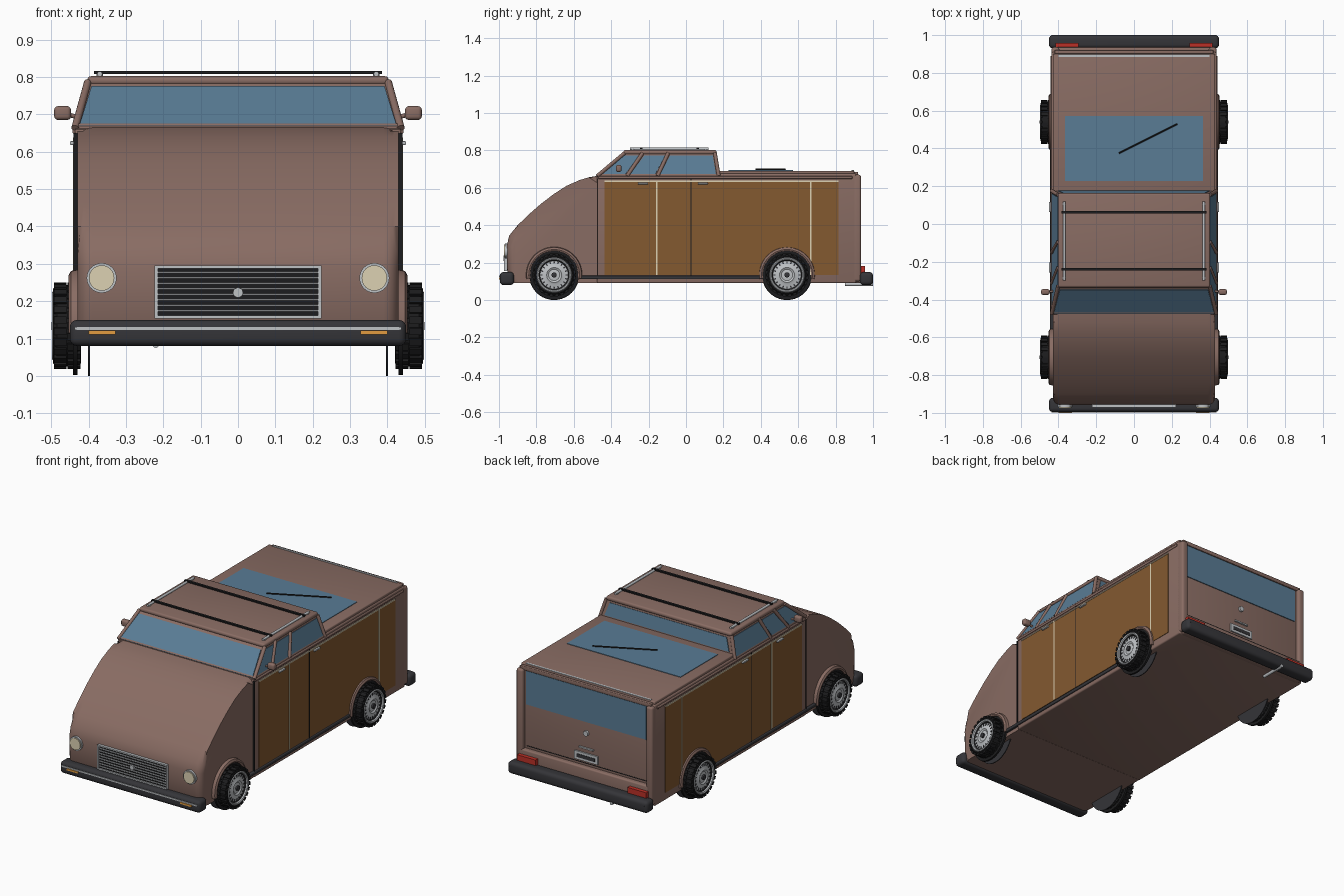
import bpy, bmesh, math
from mathutils import Vector

if "Cube" in bpy.data.objects:
    bpy.data.objects.remove(bpy.data.objects["Cube"])

def mat(name, r, g, b):
    m = bpy.data.materials.new(name)
    m.diffuse_color = (r, g, b, 1)
    m.use_nodes = True
    m.node_tree.nodes["Principled BSDF"].inputs["Base Color"].default_value = m.diffuse_color
    return m

BODY = mat("body_paint", .25, .15, .125)
WOOD = mat("wood", .23, .10, .03)
GLASS = mat("glass", .10, .20, .30)
BLACK = mat("rubber", .012, .012, .013)
DARK = mat("dark_trim", .035, .035, .04)
CHROME = mat("chrome", .52, .54, .56)
CREAM = mat("cream", .72, .64, .45)
AMBER = mat("amber", .75, .33, .05)
RED = mat("red", .5, .03, .02)

def finish(name, bm, m, smooth=True):
    bmesh.ops.recalc_face_normals(bm, faces=bm.faces)
    me = bpy.data.meshes.new(name)
    bm.to_mesh(me)
    bm.free()
    ob = bpy.data.objects.new(name, me)
    bpy.context.collection.objects.link(ob)
    me.materials.append(m)
    if smooth:
        bpy.context.view_layer.objects.active = ob
        bpy.ops.object.select_all(action='DESELECT')
        ob.select_set(True)
        bpy.ops.object.shade_smooth_by_angle(angle=math.radians(35))
    return ob

def box(name, lo, hi, m, bevel=0, seg=3):
    bm = bmesh.new()
    bmesh.ops.create_cube(bm, size=1)
    for v in bm.verts:
        v.co = [(a + b) / 2 + c * (b - a) for a, b, c in zip(lo, hi, v.co)]
    if bevel:
        bmesh.ops.bevel(bm, geom=bm.edges[:], offset=bevel, segments=seg, profile=.5, affect='EDGES')
    return finish(name, bm, m, bevel > 0)

def side_box(name, x, y, z, m, bevel=0):
    for s in (-1, 1):
        xs = sorted((s * x[0], s * x[1]))
        box(name, (xs[0], y[0], z[0]), (xs[1], y[1], z[1]), m, bevel)

def slab(name, pts, offset, m):
    """Polygon of 3D points given thickness along offset."""
    bm = bmesh.new()
    f = bm.faces.new([bm.verts.new(p) for p in pts])
    r = bmesh.ops.extrude_face_region(bm, geom=[f])
    bmesh.ops.translate(bm, vec=offset, verts=[v for v in r['geom'] if isinstance(v, bmesh.types.BMVert)])
    if f.is_valid and len(bm.faces) < len(pts) + 2:
        bm.faces.new([v for v in f.verts])
    return finish(name, bm, m, False)

def bar(name, p, q, r, m, n=12):
    p, q = Vector(p), Vector(q)
    bm = bmesh.new()
    bmesh.ops.create_cone(bm, cap_ends=True, segments=n, radius1=r, radius2=r, depth=(q - p).length)
    rot = (q - p).to_track_quat('Z', 'Y')
    for v in bm.verts:
        v.co = rot @ v.co + (p + q) / 2
    return finish(name, bm, m)

def lathe(name, prof, cy, cz, s, m, n=40, a0=0, a1=360, closed=False):
    """Revolve (x, radius) profile about the axle; s mirrors it in x."""
    bm = bmesh.new()
    full = a1 - a0 == 360
    k = n if full else n + 1
    rings = []
    for i in range(k):
        a = math.radians(a0 + (a1 - a0) * i / n)
        rings.append([bm.verts.new((s * x, cy + r * math.cos(a), cz + r * math.sin(a))) for x, r in prof])
    for i in range(k if full else k - 1):
        A, B = rings[i], rings[(i + 1) % k]
        for j in range(len(prof) if closed else len(prof) - 1):
            l = (j + 1) % len(prof)
            bm.faces.new((A[j], A[l], B[l], B[j]))
    if closed and not full:
        bm.faces.new(rings[0])
        bm.faces.new(rings[-1])
    bmesh.ops.remove_doubles(bm, verts=bm.verts, dist=1e-5)
    return finish(name, bm, m)

# main body and rear deck
box("main_body", (-.437, -.475, .09), (.437, .91, .676), BODY, .008)
box("rear_deck", (-.43, .17, .67), (.43, .9, .691), BODY, .006)
box("deck_rear_strip", (-.40, .885, .688), (.40, .897, .694), CHROME)

# rounded nose
prof = [(-.47, .09), (-.935, .09), (-.955, .12), (-.958, .29), (-.945, .345), (-.90, .40), (-.84, .458),
        (-.775, .515), (-.705, .568), (-.64, .61), (-.57, .641), (-.52, .656), (-.47, .665)]
bm = bmesh.new()
L = [bm.verts.new((-.43, y, z)) for y, z in prof]
R = [bm.verts.new((.43, y, z)) for y, z in prof]
n = len(prof)
for i in range(n):
    bm.faces.new((L[i], L[(i + 1) % n], R[(i + 1) % n], R[i]))
bm.faces.new(L)
bm.faces.new(R)
rim = [e for side in (L, R) for i in range(1, n - 1) for e in side[i].link_edges
       if e.other_vert(side[i]) == side[i + 1]]
bmesh.ops.bevel(bm, geom=rim, offset=.04, segments=5, profile=.5, affect='EDGES')
finish("nose", bm, BODY)

# cabin: tapered solid with a roof slab
bm = bmesh.new()
bmesh.ops.create_cube(bm, size=2)
for v in bm.verts:
    top, back = v.co.z > 0, v.co.y > 0
    v.co = (v.co.x * (.397 if top else .435),
            (.157 if back else -.325) if top else (.18 if back else -.478), .79 if top else .66)
finish("cabin", bm, BODY, False)
box("roof", (-.403, -.335, .778), (.403, .163, .802), BODY, .01)

# windscreen and rear cabin window
def wind(x, t):
    return (x, -.478 + .153 * t, .66 + .13 * t)
slab("windscreen", [wind(-.425, .04), wind(.425, .04), wind(.392, .86), wind(-.392, .86)], (0, -.004, .004), GLASS)
slab("cabin_rear_window", [(x, .18 - .023 * t, .66 + .13 * t) for x, t in
     ((-.40, .28), (.40, .28), (.375, .85), (-.375, .85))], (0, .004, .001), GLASS)

# side windows, pillars, mirrors
wins = [[(-.445, .672), (-.325, .672), (-.25, .772), (-.33, .772)],
        [(-.30, .672), (-.165, .672), (-.11, .772), (-.222, .772)],
        [(-.14, .672), (.16, .672), (.143, .772), (-.085, .772)]]
def side_x(z):
    return .435 - .038 * (z - .66) / .13
for s in (-1, 1):
    for w in wins:
        slab("side_window", [(s * side_x(z), y, z) for y, z in w], (s * .004, 0, .001), GLASS)
    for name, y0, y1 in (("front_pillar", -.475, -.328), ("vent_pillar", -.315, -.232),
                         ("door_pillar", -.152, -.095), ("rear_pillar", .175, .155)):
        bar(name, (s * .436, y0, .663), (s * .402, y1, .786), .01, BODY)
    bar("mirror_arm", (s * .42, -.355, .69), (s * .465, -.36, .702), .006, BODY)
side_box("mirror", (.447, .492), (-.375, -.345), (.685, .722), BODY, .01)

# roof rack
for s in (-1, 1):
    bar("rack_rail", (s * .37, -.30, .808), (s * .37, .12, .808), .007, CHROME)
    for y in (-.285, .105):
        bar("rack_foot", (s * .37, y, .79), (s * .37, y, .808), .009, CHROME)
for y in (-.24, .062):
    box("rack_crossbar", (-.385, y - .007, .808), (.385, y + .007, .816), BLACK)

# deck window with wiper
box("deck_window", (-.365, .228, .688), (.365, .572, .694), GLASS)
bar("wiper", (-.08, .375, .699), (.23, .53, .699), .004, BLACK, 8)

# side panels, mouldings, seams and handles
side_box("wood_panel", (.43, .4395), (-.435, .815), (.135, .635), WOOD)
side_box("panel_top_trim", (.43, .442), (-.435, .815), (.632, .638), CREAM)
for y in (-.157, .666):
    side_box("panel_strip", (.43, .442), (y - .004, y + .004), (.135, .635), CREAM)
for y in (-.475, .027):
    side_box("door_seam", (.43, .4405), (y - .002, y + .002), (.125, .65), BLACK)
side_box("belt_moulding", (.425, .443), (-.47, .89), (.648, .662), BODY, .004)
side_box("sill", (.42, .445), (-.57, .415), (.112, .13), DARK, .004)
for y in (-.23, .09):
    side_box("door_handle", (.43, .45), (y - .027, y + .027), (.618, .628), CHROME, .003)

# tailgate and rear frame
side_box("rear_post", (.395, .437), (.885, .936), (.10, .67), BODY, .012)
box("rear_lip", (-.42, .89, .09), (.42, .936, .21), BODY, .008)
box("tailgate_header", (-.42, .9, .662), (.42, .92, .685), BODY, .004)
box("tailgate_window", (-.385, .905, .465), (.385, .915, .66), GLASS)
box("tailgate_seam", (-.385, .905, .222), (.385, .912, .226), BLACK)
bar("tailgate_lock", (0, .905, .40), (0, .922, .40), .015, CHROME, 20)
box("tailgate_handle", (-.045, .905, .308), (.045, .92, .316), CHROME)
box("plate_frame", (-.075, .905, .236), (.075, .918, .284), CHROME)
box("plate_center", (-.058, .916, .25), (.058, .92, .27), DARK)
side_box("tail_light", (.295, .415), (.93, .958), (.14, .182), RED)

# bumpers and exhaust
for name, y0, y1 in (("front_bumper", -.995, -.92), ("rear_bumper", .93, 1.0)):
    box(name, (-.45, y0, .08), (.45, y1, .15), DARK, .02, 4)
box("front_bumper_strip", (-.437, -.9985, .123), (.437, -.99, .131), CHROME)
box("rear_bumper_strip", (-.437, .995, .119), (.437, 1.0, .125), DARK)
side_box("indicator", (.328, .40), (-1.0, -.985), (.111, .121), AMBER)
bar("exhaust", (-.22, .85, .084), (-.22, 1.0, .084), .009, CHROME)

# grille
box("grille_back", (-.215, -.964, .16), (.215, -.95, .29), BLACK)
for z in (.158, .292):
    box("grille_frame", (-.223, -.972, z - .004), (.223, -.95, z + .004), CHROME)
side_box("grille_frame", (.214, .223), (-.972, -.95), (.158, .292), CHROME)
for i in range(8):
    z = .174 + i * .0148
    box("grille_slat", (-.215, -.969, z - .002), (.215, -.955, z + .002), CHROME)
bar("grille_button", (0, -.975, .223), (0, -.955, .223), .014, CHROME, 8)

# headlights
for x in (-.365, .365):
    bar("headlight_ring", (x, -.968, .262), (x, -.94, .262), .04, CHROME, 32)
    bar("headlight_lens", (x, -.974, .262), (x, -.95, .262), .034, CREAM, 32)

# wheels and arches
CZ = .134
for cy in (-.705, .54):
    for s in (-1, 1):
        lathe("wheel_backing", [(.396, 0), (.396, .134), (.401, .134), (.401, 0)], cy, CZ, s, DARK)
        lathe("wheel_well", [(.43, 0), (.43, .132), (.4415, .132), (.4415, 0)], cy, CZ, s, BLACK)
        lathe("tyre", [(.42, .06), (.42, .10), (.43, .109), (.485, .109), (.495, .10), (.494, .085), (.47, .06)],
              cy, CZ, s, BLACK, closed=True)
        lathe("rim", [(.47, .094), (.494, .094), (.498, .089), (.496, .083), (.484, .079), (.487, .05),
                      (.492, .04), (.486, .03), (.49, 0)], cy, CZ, s, CHROME)
        lathe("hub_cap", [(.48, .014), (.497, .014), (.499, .009), (.499, 0)], cy, CZ, s, DARK, 16)
        lathe("wheel_arch", [(.42, .128), (.45, .128), (.453, .136), (.447, .147), (.42, .152)],
              cy, CZ, s, BODY, 28, -8, 188, True)
        bm = bmesh.new()
        for i in range(24):
            a = 2 * math.pi * i / 24
            for x0, shift in ((.439, 0), (.476, math.pi / 24)):
                for v in bmesh.ops.create_cube(bm, size=1)['verts']:
                    t, r = a + shift + v.co.y * .17, .11 + v.co.z * .012
                    v.co = (s * (x0 + v.co.x * .034), cy + r * math.cos(t), CZ + r * math.sin(t))
        finish("tyre_tread", bm, BLACK, False)
        bm = bmesh.new()
        for i in range(20):
            a = 2 * math.pi * i / 20
            for v in bmesh.ops.create_cube(bm, size=1)['verts']:
                t, r = a + v.co.y * .1, .067 + v.co.z * .012
                v.co = (s * (.486 + v.co.x * .004), cy + r * math.cos(t), CZ + r * math.sin(t))
        finish("rim_slots", bm, DARK, False)
